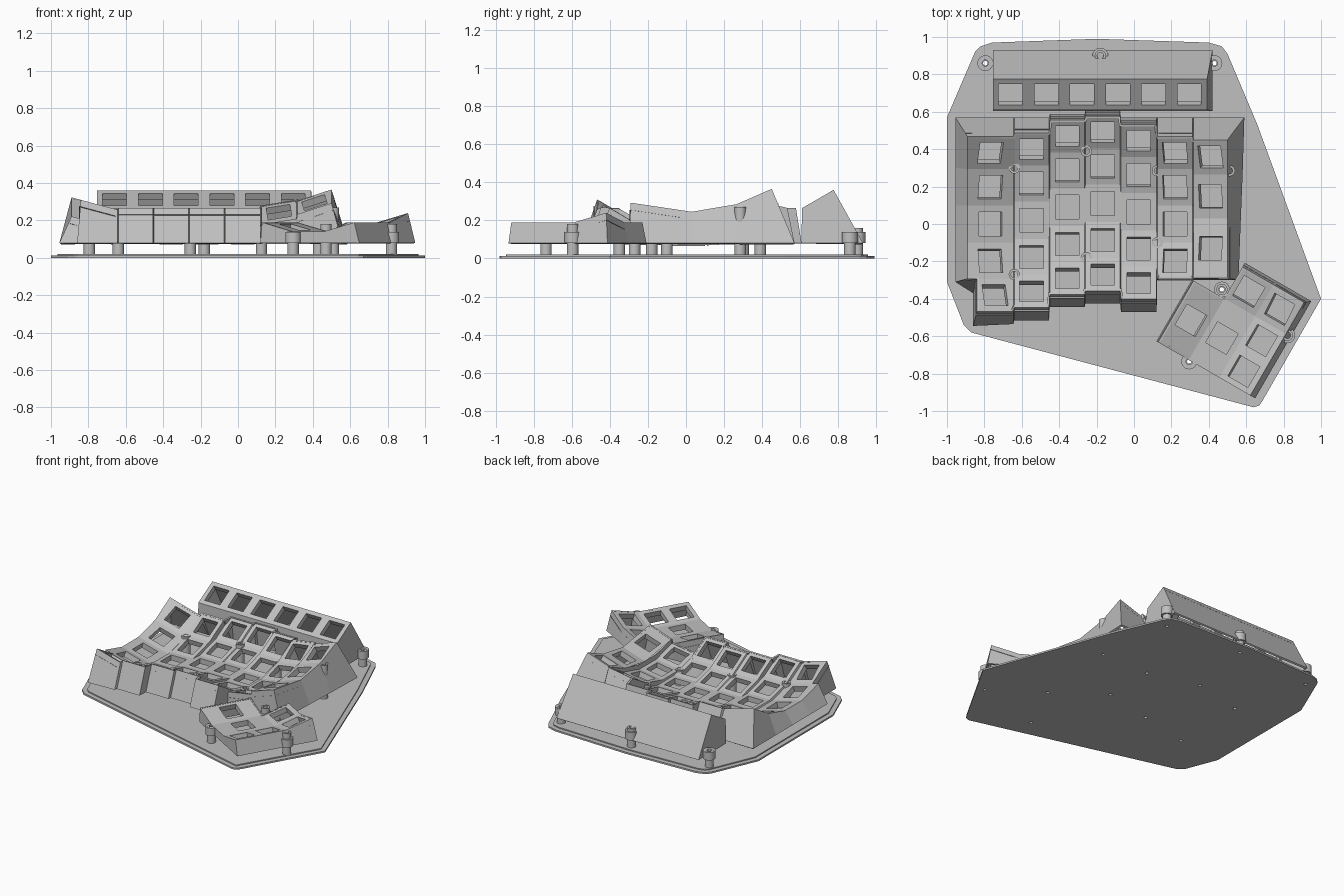
import bpy, bmesh, math
from mathutils import Vector as V

if "Cube" in bpy.data.objects:
    bpy.data.objects.remove(bpy.data.objects["Cube"])

grey = bpy.data.materials.new("light_grey")
grey.use_nodes = True
grey.diffuse_color = (0.53, 0.53, 0.53, 1)
grey.node_tree.nodes["Principled BSDF"].inputs["Base Color"].default_value = grey.diffuse_color

FLOOR = 0.08   # lower rim of the key shell
THICK = 0.04   # key plate thickness
HOLE = 0.064   # half width of a switch hole


def finish(bm, name):
    mesh = bpy.data.meshes.new(name)
    bm.to_mesh(mesh)
    bm.free()
    mesh.materials.append(grey)
    obj = bpy.data.objects.new(name, mesh)
    bpy.context.collection.objects.link(obj)
    return obj


def face(bm, pts):
    bm.faces.new([bm.verts.new(p) for p in pts])


def key_panel(bm, corners, centre=None):
    """Square-holed key plate; corners run anticlockwise seen from above."""
    a, b, c, d = corners
    mid = centre or (a + b + c + d) / 4
    u = (b - a).normalized()
    n = u.cross(d - a).normalized()
    v = n.cross(u)
    hole = [mid + (u * i + v * j) * HOLE for i, j in ((-1, -1), (1, -1), (1, 1), (-1, 1))]
    down = n * -THICK
    for i in range(4):
        k = (i + 1) % 4
        face(bm, (corners[i], corners[k], hole[k], hole[i]))
        face(bm, (hole[i], hole[k], hole[k] + down, hole[i] + down))
        face(bm, (hole[i] + down, hole[k] + down, corners[k] + down, corners[i] + down))


def skirt(name, loop):
    """Outer wall from a clockwise loop of (top point, base x, base y)."""
    bm = bmesh.new()
    top = [bm.verts.new(p) for p, x, y in loop]
    low = [bm.verts.new((x, y, FLOOR)) for p, x, y in loop]
    for i in range(len(loop)):
        k = (i + 1) % len(loop)
        bm.faces.new((top[i], top[k], low[k], low[i]))
    obj = finish(bm, name)
    mod = obj.modifiers.new("wall", "SOLIDIFY")
    mod.thickness, mod.offset = 0.015, -1


# Base plate with a stepped rim
outline = [(-1, .57), (-.85, .92), (-.82, .95), (-.76, .97), (-.2, .99), (.4, .97),
           (.47, .95), (.5, .91), (.66, .53), (1, -.4), (.69, -.94), (.67, -.97),
           (.64, -.98), (-.87, -.58), (-.91, -.54), (-1, -.31)]
bm = bmesh.new()
bottom = bm.faces.new([bm.verts.new((x, y, 0)) for x, y in outline])
ext = bmesh.ops.extrude_face_region(bm, geom=[bottom])
bmesh.ops.translate(bm, vec=(0, 0, .012), verts=[g for g in ext["geom"] if isinstance(g, bmesh.types.BMVert)])
cap = [g for g in ext["geom"] if isinstance(g, bmesh.types.BMFace)]
bmesh.ops.recalc_face_normals(bm, faces=bm.faces)
bmesh.ops.inset_region(bm, faces=cap, thickness=.035)
step = bmesh.ops.extrude_face_region(bm, geom=cap)
bmesh.ops.translate(bm, vec=(0, 0, .008), verts=[g for g in step["geom"] if isinstance(g, bmesh.types.BMVert)])
bmesh.ops.delete(bm, geom=cap, context="FACES_ONLY")
bmesh.ops.recalc_face_normals(bm, faces=bm.faces)
base_plate = finish(bm, "base_plate")

# Screw posts: x, y, top, collar radius
posts = [(-.795, .86, .14, .042), (-.18, .9, .16, .042), (.43, .86, .14, .042),
         (-.64, .3, .17, .03), (-.255, .39, .18, .03), (.125, .285, .17, .03),
         (.51, .285, .27, .03), (-.255, -.18, .165, .03), (.125, -.1, .135, .03),
         (-.64, -.27, .175, .03), (.47, -.35, .18, .042), (.295, -.735, .14, .042),
         (.82, -.595, .18, .042)]
bm, cut = bmesh.new(), bmesh.new()
SEG = 24
for x, y, top, r in posts:
    shoulder = min(top, .14) - .001
    profile = [(.03, .02), (.03, FLOOR), (r, FLOOR), (r, shoulder), (.03, shoulder),
               (.03, top), (.017, top), (.017, .02)]
    rings = [[bm.verts.new((x + q * math.cos(t * math.tau / SEG), y + q * math.sin(t * math.tau / SEG), z))
              for t in range(SEG)] for q, z in profile]
    for lo, hi in zip(rings, rings[1:]):
        for t in range(SEG):
            k = (t + 1) % SEG
            bm.faces.new((lo[t], lo[k], hi[k], hi[t]))
    made = bmesh.ops.create_cone(cut, cap_ends=True, segments=16, radius1=.012, radius2=.012, depth=.1)
    bmesh.ops.translate(cut, vec=(x, y, 0), verts=made["verts"])
bmesh.ops.remove_doubles(bm, verts=bm.verts, dist=.00001)
post_obj = finish(bm, "screw_posts")
bpy.context.view_layer.objects.active = post_obj
post_obj.select_set(True)
bpy.ops.object.shade_smooth_by_angle()
cutter = finish(cut, "screw_hole_cutter")
cutter.hide_render = True
cutter.hide_set(True)
mod = base_plate.modifiers.new("screw_holes", "BOOLEAN")
mod.object, mod.operation, mod.solver = cutter, "DIFFERENCE", "EXACT"

# Curved key well: x0, x1, centre y, centre z, radius, side tilt, row edges
EDGES = [.467, .293, .1, -.1, -.293, -.467]
columns = [(-.89, -.645, 0, .13, .76, -15, EDGES[:5]),
           (-.64, -.454, .02, .107, .76, 0, EDGES),
           (-.45, -.264, .09, .105, .76, 0, EDGES),
           (-.26, -.074, .11, .105, .76, 0, EDGES),
           (-.07, .121, .065, .105, .76, 0, EDGES),
           (.125, .313, 0, .135, .76, 9, EDGES[:5]),
           (.317, .5, 0, .215, .9, 18, [.45, .265, .03, -.29])]


def well(col, x, off):
    x0, x1, yc, zc, rad, tilt, rows = col
    lift = (x - (x0 + x1) / 2) * math.tan(math.radians(tilt))
    return V((x, yc + off, zc + rad - math.sqrt(rad * rad - off * off) + lift))


bm = bmesh.new()
for col in columns:
    x0, x1, rows = col[0], col[1], col[6]
    for back, front in zip(rows, rows[1:]):
        key_panel(bm, [well(col, x0, front), well(col, x1, front), well(col, x1, back), well(col, x0, back)])
thumb_side = columns[0]
CX0, CX1 = -.84, -.645   # shorter corner key of the outer column
key_panel(bm, [well(thumb_side, x, o) for x, o in
               ((CX0, EDGES[5]), (CX1, EDGES[5]), (CX1, EDGES[4]), (CX0, EDGES[4]))])
# Webs joining neighbouring columns
for left, right in zip(columns, columns[1:]):
    count = 5 if right in columns[5:] else 6
    for back, front in zip(EDGES[:count], EDGES[1:count]):
        face(bm, [well(left, left[1], front), well(right, right[0], front),
                  well(right, right[0], back), well(left, left[1], back)])
finish(bm, "key_well")

# Walls round the key well, walked clockwise from the back left
loop = []
for i, col in enumerate(columns):
    for side in (0, 1):
        p = well(col, col[side], col[6][0])
        bx = -.955 if (i, side) == (0, 0) else .59 if (i, side) == (6, 1) else p.x
        loop.append((p, bx, max(.57, p.y + .03)))
for off in columns[6][6][1:]:
    p = well(columns[6], .5, off)
    loop.append((p, .57 + .04 * off, p.y - (.01 if off < 0 else 0)))
for col, side in ((columns[6], 0), (columns[5], 1), (columns[5], 0)):
    p = well(col, col[side], col[6][-1])
    loop.append((p, p.x, p.y - .01))
p = well(columns[4], columns[4][1], EDGES[4])
loop.append((p, p.x + .003, p.y - .07))
for col in columns[4:0:-1]:
    for side in (1, 0):
        p = well(col, col[side], EDGES[5])
        loop.append((p, p.x, p.y - .068))
for x, off, bx, by in ((CX1, EDGES[5], CX1, -.535), (CX0, EDGES[5], -.86, -.545),
                       (CX0, EDGES[4], -.86, -.37), (-.89, EDGES[4], -.955, -.31),
                       (-.89, EDGES[3], -.955, -.1), (-.89, EDGES[2], -.955, .1),
                       (-.89, EDGES[1], -.955, .3)):
    loop.append((well(thumb_side, x, off), bx, by))
skirt("key_well_walls", loop)

# Raised number row
NX, STEP = -.755, .191
bm = bmesh.new()
loop = []
for i in range(6):
    xa, xb = NX + STEP * i, NX + STEP * (i + 1)
    key_panel(bm, [V((xa, .61, .265)), V((xb, .61, .265)), V((xb, .775, .36)), V((xa, .775, .36))])
finish(bm, "number_row")
NE = NX + STEP * 6
skirt("number_row_walls", [(V((NX, .775, .36)), NX, .93), (V((NE, .775, .36)), .42, .93),
                           (V((NE, .61, .265)), .42, .605), (V((NX, .61, .265)), NX, .605)])

# Thumb cluster, turned thirty degrees
U, W, ORIGIN = V((.866, -.5, 0)), V((.5, .866, 0)), V((.47, -.61, 0))


def thumb(u, v):
    rise = .14 + .58 * max(0, abs(u) - .095) * .45 + .05 * max(0, v - .19) / .195
    return ORIGIN + U * u + W * v + V((0, 0, rise))


U0, U1, U2, U3 = -.285, -.095, .095, .285
V0, V1, V2, V3 = -.19, .0, .19, .385
bm = bmesh.new()
for ua, ub, va, vb in ((U0, U1, V0, V2), (U1, U2, V0, V2), (U1, U2, V2, V3),
                       (U2, U3, V0, V1), (U2, U3, V1, V2), (U2, U3, V2, V3)):
    key_panel(bm, [thumb(ua, va), thumb(ub, va), thumb(ub, vb), thumb(ua, vb)])
finish(bm, "thumb_cluster")
loop = []
for u, v, du, dv in ((U0, V0, -.01, 0), (U0, V2, -.01, 0), (U1, V2, 0, 0), (U1, V3, 0, .025),
                     (U2, V3, 0, .025), (U3, V3, .03, .025), (U3, V2, .03, 0),
                     (U3, V0, .03, 0), (U2, V0, 0, 0), (U1, V0, 0, 0)):
    p = thumb(u, v)
    foot = p + U * du + W * dv
    loop.append((p, foot.x, foot.y))
skirt("thumb_cluster_walls", loop)
